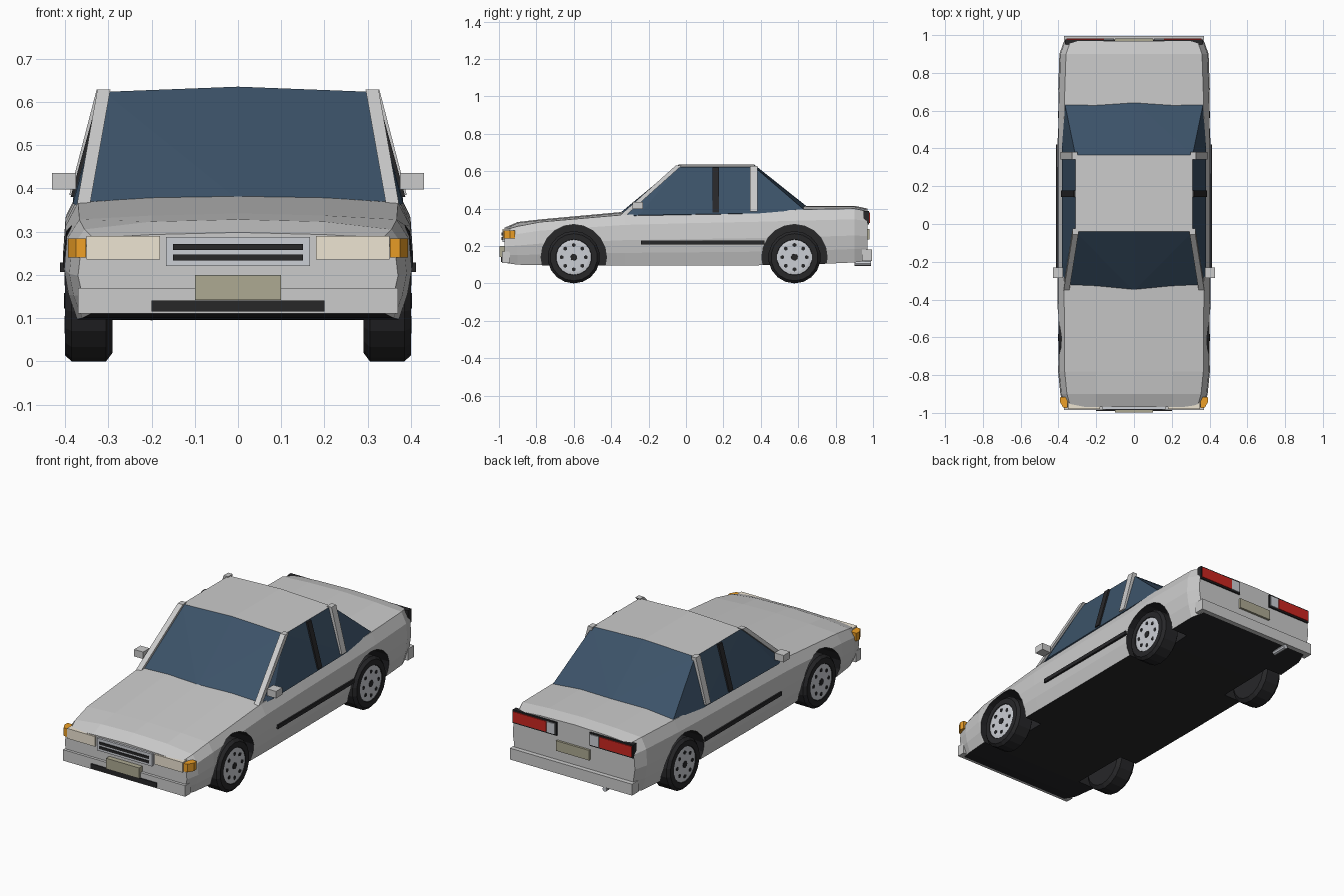
import bpy, bmesh
from math import sin, cos, pi
from mathutils import Vector

if "Cube" in bpy.data.objects:
    bpy.data.objects.remove(bpy.data.objects["Cube"])


def mat(name, *rgb):
    m = bpy.data.materials.new(name)
    m.diffuse_color = (*rgb, 1)
    m.use_nodes = True
    m.node_tree.nodes["Principled BSDF"].inputs["Base Color"].default_value = m.diffuse_color
    return m


PAINT = mat("paint", .8, .8, .8)
BLACK = mat("black", .02, .02, .022)
GLASS = mat("glass", .045, .085, .14)
ORANGE = mat("orange", .85, .35, .02)
RED = mat("red", .6, .02, .015)
LAMP = mat("lamp", .85, .78, .65)
PLATE = mat("plate", .42, .4, .29)
SILVER = mat("silver", .6, .62, .66)


def finish(name, bm, *mats):
    bmesh.ops.recalc_face_normals(bm, faces=bm.faces)
    me = bpy.data.meshes.new(name)
    bm.to_mesh(me)
    bm.free()
    for m in mats:
        me.materials.append(m)
    ob = bpy.data.objects.new(name, me)
    bpy.context.collection.objects.link(ob)
    return ob


def loft(bm, rings):
    """Skin closed rings of points and cap both ends."""
    vs = [[bm.verts.new(p) for p in r] for r in rings]
    n = len(vs[0])
    for a, b in zip(vs, vs[1:]):
        for i in range(n):
            j = (i + 1) % n
            bm.faces.new((a[i], a[j], b[j], b[i]))
    bm.faces.new(vs[0])
    bm.faces.new(vs[-1])


def box(name, x0, x1, y0, y1, z0, z1, m=PAINT):
    bm = bmesh.new()
    loft(bm, [[(x0, y0, z), (x1, y0, z), (x1, y1, z), (x0, y1, z)] for z in (z0, z1)])
    return finish(name, bm, m)


def bar(name, p, q, dx, dy, m=PAINT):
    bm = bmesh.new()
    corners = ((-dx, -dy), (dx, -dy), (dx, dy), (-dx, dy))
    loft(bm, [[Vector(e) + Vector((a, b, 0)) for a, b in corners] for e in (p, q)])
    return finish(name, bm, m)


def turned(bm, profile, y, z, s, n):
    """Turn an (x, radius) profile about an axis parallel to x."""
    loft(bm, [[(s * x, y + r * sin(2 * pi * i / n), z - r * cos(2 * pi * i / n))
               for i in range(n)] for x, r in profile])


WHEELS = [(s, y) for s in (1, -1) for y in (-.6, .58)]
AXLE = .14

# Body: sections along y as (y, half width, bottom, shoulder, crown)
stations = [(-.97, .37, .11, .285, .298), (-.9, .39, .1, .305, .328),
            (-.78, .402, .097, .328, .342), (-.33, .405, .095, .367, .383),
            (0, .405, .095, .378, .39), (.4, .405, .097, .388, .4),
            (.63, .404, .1, .395, .415), (.9, .395, .112, .4, .415),
            (.97, .37, .12, .385, .4)]
rings = []
for y, w, zb, zs, zt in stations:
    h = zs - zb
    half = [(w - .03, zb), (w - .01, zb + .25 * h), (w, zb + .5 * h),
            (w - .006, zb + .8 * h), (w - .035, zs), (.2, zt - .005)]
    ring = half + [(0, zt)] + [(-x, z) for x, z in reversed(half)]
    rings.append([(x, y, z) for x, z in ring])
bm = bmesh.new()
loft(bm, rings)
bm.normal_update()
bmesh.ops.recalc_face_normals(bm, faces=bm.faces)
for f in bm.faces:
    if f.normal.z < -.9:
        f.material_index = 1
body = finish("body", bm, PAINT, BLACK)

# Wheel arches cut into the body
bm = bmesh.new()
for s, y in WHEELS:
    turned(bm, [(.27, .175), (.5, .175)], y, AXLE, s, 20)
for f in bm.faces:
    f.material_index = 1
cutter = finish("arch_cutter", bm, PAINT, BLACK)
cutter.hide_render = True
mod = body.modifiers.new("arches", "BOOLEAN")
mod.operation = "DIFFERENCE"
mod.solver = "EXACT"
mod.object = cutter
bpy.context.view_layer.objects.active = body
bpy.ops.object.modifier_apply(modifier=mod.name)
bpy.data.objects.remove(cutter)

# Cabin: glass hull with a painted roof
bm = bmesh.new()
pts = [(0, -.355, .374), (0, .65, .408), (0, -.04, .635), (0, .365, .635)]
for s in (1, -1):
    pts += [(s * .36, -.335, .355), (s * .382, -.25, .365), (s * .382, .4, .375),
            (s * .365, .63, .395), (s * .31, -.04, .623), (s * .31, .365, .623)]
for p in pts:
    bm.verts.new(p)
bmesh.ops.convex_hull(bm, input=bm.verts)
bmesh.ops.recalc_face_normals(bm, faces=bm.faces)
for f in bm.faces:
    if f.normal.z > .9:
        f.material_index = 1
finish("cabin", bm, GLASS, PAINT)

# Wheels
for s, y in WHEELS:
    bm = bmesh.new()
    turned(bm, [(.29, .12), (.305, .14), (.385, .14), (.4, .126), (.4, .096), (.385, .09)],
           y, AXLE, s, 18)
    finish("tyre", bm, BLACK)
    bm = bmesh.new()
    turned(bm, [(.37, .094), (.397, .094), (.399, .08)], y, AXLE, s, 18)
    finish("wheel_disc", bm, SILVER)
    bm = bmesh.new()
    turned(bm, [(.39, .02), (.402, .018)], y, AXLE, s, 8)
    for k in range(8):
        a = 2 * pi * k / 8
        turned(bm, [(.39, .011), (.401, .011)], y + .065 * cos(a), AXLE + .065 * sin(a), s, 6)
    finish("wheel_holes", bm, BLACK)

# Parts mirrored on both sides
for s in (1, -1):
    bar("front_pillar", (s * .357, -.335, .365), (s * .31, -.04, .629), .015, .016)
    bar("middle_pillar", (s * .378, .16, .38), (s * .312, .16, .62), .009, .017, BLACK)
    bar("rear_pillar", (s * .376, .362, .385), (s * .313, .362, .628), .014, .02)
    box("mirror", s * .375, s * .43, -.285, -.23, .397, .435)
    box("side_trim", s * .395, s * .412, -.24, .42, .207, .228, BLACK)
    box("headlight", s * .18, s * .35, -.98, -.94, .235, .29, LAMP)
    bm = bmesh.new()
    loft(bm, [[(s * .352, -.975, z), (s * .375, -.972, z), (s * .393, -.94, z),
               (s * .39, -.915, z), (s * .352, -.915, z)] for z in (.24, .284)])
    finish("indicator", bm, ORANGE)
    box("tail_light_frame", s * .1, s * .365, .95, .978, .315, .388, BLACK)
    box("tail_light", s * .16, s * .358, .96, .983, .323, .38, RED)
    box("reversing_light", s * .107, s * .158, .96, .983, .323, .38, SILVER)

# Front trim
for name, y0, y1, z0, z1, d in (("front_bumper", -.985, -.94, .11, .17, 1),
                                ("rear_bumper", .94, .995, .12, .182, -1)):
    box(name, -.37, .37, y0, y1, z0, z1)
box("bumper_intake", -.2, .2, -.99, -.96, .115, .141, BLACK)
box("front_plate", -.1, .1, -.998, -.96, .142, .2, PLATE)
box("grille_frame", -.166, .166, -.982, -.95, .22, .287, SILVER)
for z in (.233, .257):
    box("grille_slot", -.15, .15, -.986, -.96, z, z + .014, BLACK)

# Rear trim
box("rear_plate", -.1, .1, .95, .982, .235, .29, PLATE)
bm = bmesh.new()
ring = [(cos(pi * k / 4) * .013, sin(pi * k / 4) * .013) for k in range(8)]
loft(bm, [[(-.2 + a, y, .107 + b) for a, b in ring] for y in (.9, .99)])
finish("exhaust", bm, SILVER)
